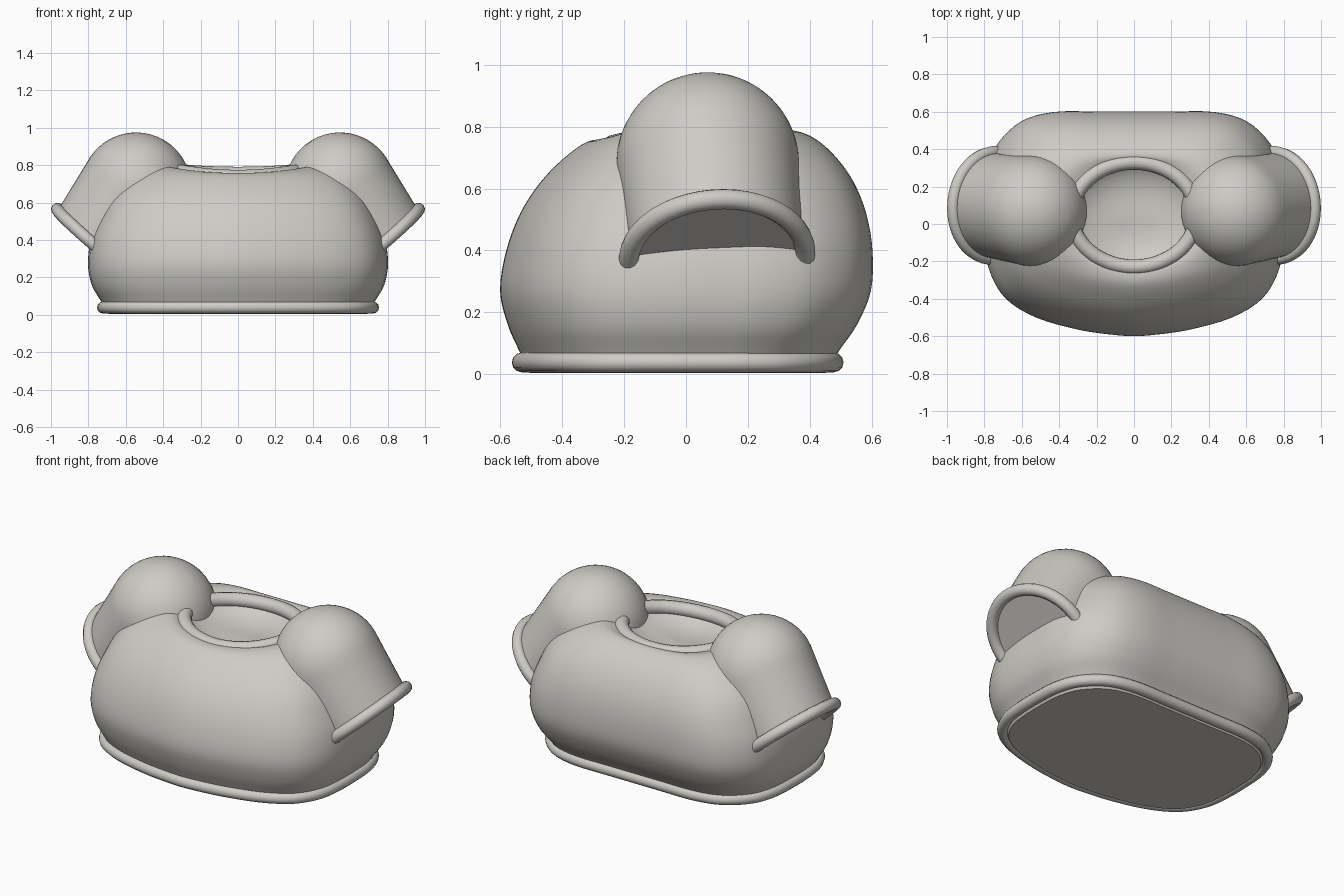
import bpy, bmesh, math
from mathutils import Vector

if "Cube" in bpy.data.objects:
    bpy.data.objects.remove(bpy.data.objects["Cube"])

mat = bpy.data.materials.new("warm grey")
mat.diffuse_color = (0.62, 0.60, 0.56, 1)
mat.use_nodes = True
mat.node_tree.nodes["Principled BSDF"].inputs["Base Color"].default_value = mat.diffuse_color


def spline(pts, steps):
    """Catmull-Rom through a list of tuples."""
    p = [Vector(q) for q in pts]
    p = [2 * p[0] - p[1]] + p + [2 * p[-1] - p[-2]]
    out = []
    for i in range(1, len(p) - 2):
        a, b, c, d = p[i - 1:i + 3]
        for s in range(steps):
            t = s / steps
            out.append(0.5 * (2 * b + (c - a) * t + (2 * a - 5 * b + 4 * c - d) * t * t
                              + (3 * b - a - 3 * c + d) * t ** 3))
    return out + [p[-2]]


def loft(name, rings, closed=False, caps=True, angle=50):
    """Skin a list of equal-length closed loops."""
    bm = bmesh.new()
    vs = [[bm.verts.new(p) for p in r] for r in rings]
    n, m = len(vs[0]), len(vs)
    for i in range(m if closed else m - 1):
        a, b = vs[i], vs[(i + 1) % m]
        for j in range(n):
            bm.faces.new((a[j], a[(j + 1) % n], b[(j + 1) % n], b[j]))
    if caps and not closed:
        bm.faces.new(vs[0][::-1])
        bm.faces.new(vs[-1])
    bmesh.ops.recalc_face_normals(bm, faces=bm.faces)
    me = bpy.data.meshes.new(name)
    bm.to_mesh(me)
    bm.free()
    me.materials.append(mat)
    ob = bpy.data.objects.new(name, me)
    bpy.context.collection.objects.link(ob)
    bpy.ops.object.select_all(action='DESELECT')
    ob.select_set(True)
    bpy.context.view_layer.objects.active = ob
    bpy.ops.object.shade_smooth_by_angle(angle=math.radians(angle))
    return ob


def tube(name, path, r, up):
    """Round piping along a closed path."""
    n, rings = len(path), []
    for i, p in enumerate(path):
        t = (path[(i + 1) % n] - path[i - 1]).normalized()
        side = t.cross(up).normalized()
        nrm = side.cross(t)
        rings.append([p + r * (math.cos(k * math.tau / 12) * side + math.sin(k * math.tau / 12) * nrm)
                      for k in range(12)])
    return loft(name, rings, closed=True)


# Body outline: half plan, front centre to back centre, as fractions of the extents
half = spline([(0, -1), (.12, -.99), (.36, -.945), (.65, -.835), (.86, -.66), (.97, -.4), (1, -.1),
               (1, .2), (.985, .45), (.92, .7), (.76, .91), (.54, .995), (.25, 1), (0, 1)], 4)
N = len(half) - 1
plan = [(p.x, p.y) for p in half] + [(-p.x, p.y) for p in half[-2:0:-1]]


def section(z, w, f, b, rnd=0, dip=0):
    loop = []
    for i, (u, v) in enumerate(plan):
        a = math.atan2(v, u)
        u = u * (1 - rnd) + math.cos(a) * rnd
        v = v * (1 - rnd) + math.sin(a) * rnd
        mid, hl = (f + b) / 2, (b - f) / 2
        drop = dip * (1 - u * u) * (0.75 - 0.25 * v / max(abs(v), .3))
        loop.append(Vector((w * u, mid + hl * v, z - drop)))
    return loop


# Body levels: height, half width, front, back, roundness, dip at the centre line
levels = spline([(.004, .69, -.505, .45, 0, 0), (.08, .735, -.54, .495, 0, 0),
                 (.16, .78, -.575, .55, 0, 0), (.27, .80, -.60, .595, 0, 0),
                 (.40, .785, -.58, .60, 0, 0), (.52, .74, -.535, .58, 0, 0),
                 (.62, .69, -.47, .54, 0, 0), (.70, .62, -.395, .485, 0, .003),
                 (.765, .53, -.32, .42, .05, .015), (.802, .43, -.26, .365, .4, .045),
                 (.775, .34, -.23, .33, 1, .035)], 4)
rings = [section(*l) for l in levels]
# Shallow dish closing the neck
for s, d in ((.9, .03), (.75, .06), (.55, .083), (.3, .097), (.08, .1)):
    rings.append(section(.775 - d, .34 * s, .05 - .28 * s, .05 + .28 * s, 1, .035 * s))
loft("body", rings)

# Piping around hem and neck
up = Vector((0, 0, 1))
tube("hem_piping", section(.039, .72, -.53, .475), .032, up)
tube("neck_piping", section(.768, .335, -.23, .33, 1, .033), .04, up)

# Sleeves: dome flowing into a slanted open end, with piping on the cuff
for sx, side in ((1, "right"), (-1, "left")):
    C, E = Vector((.545, .07, .68)), Vector((.75, .10, .38))
    ax = (E - C).normalized()
    v0 = Vector((0, 1, 0))
    v0 = (v0 - ax * v0.dot(ax)).normalized()
    u0 = v0.cross(ax)
    v1 = Vector((0, 1, .08)).normalized()
    u1 = Vector((.76, 0, .65))
    u1 = (u1 - v1 * u1.dot(v1)).normalized()
    if u0.dot(u1) < 0:
        u0 = -u0

    def circle(c, u, v, r, n=48):
        pts = [c + r * (math.cos(k * math.tau / n) * u + math.sin(k * math.tau / n) * v) for k in range(n)]
        return [Vector((sx * p.x, p.y, p.z)) for p in pts]

    R, rings = .295, []
    for k in range(1, 15):
        a = math.pi / 2 * k / 14
        rings.append(circle(C - ax * R * math.cos(a), u0, v0, R * math.sin(a)))
    for k in range(1, 9):
        t = k / 8
        rings.append(circle(C.lerp(E, t), u0.lerp(u1, t), v0.lerp(v1, t), R - .015 * t))
    loft(side + "_sleeve", rings)
    nrm = u1.cross(v1)
    tube(side + "_cuff_piping", circle(E, u1, v1, .285), .033, Vector((sx * nrm.x, nrm.y, nrm.z)))
